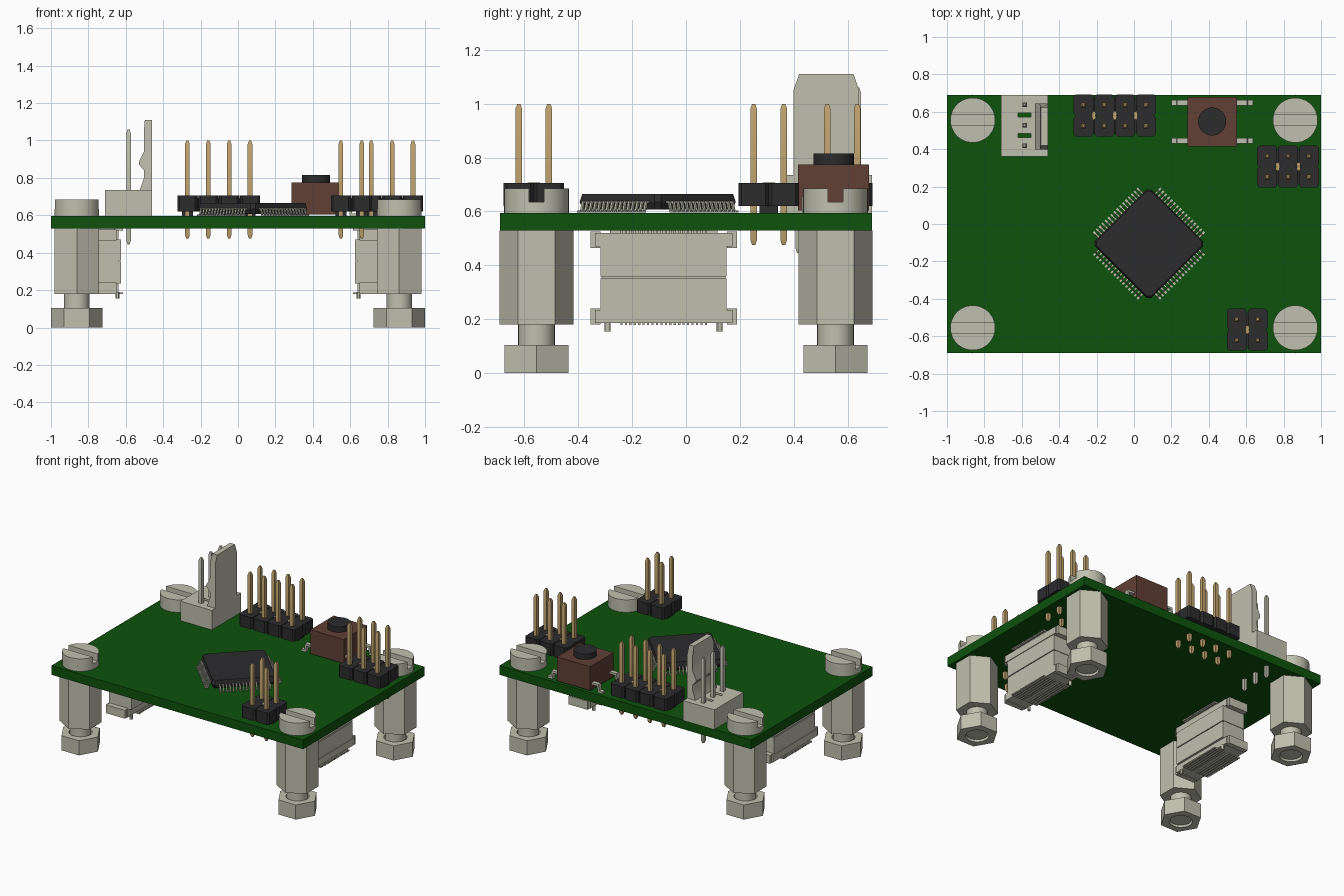
import bpy, bmesh, math
from mathutils import Vector, Matrix

cube = bpy.data.objects.get("Cube")
if cube:
    bpy.data.objects.remove(cube, do_unlink=True)


def material(name, rgb):
    m = bpy.data.materials.new(name)
    m.use_nodes = True
    m.diffuse_color = (*rgb, 1)
    m.node_tree.nodes["Principled BSDF"].inputs["Base Color"].default_value = (*rgb, 1)
    return m


GREEN = material("board green", (0.004, 0.085, 0.004))
PALE = material("pale metal and nylon", (0.53, 0.53, 0.43))
GOLD = material("gold pin", (0.53, 0.37, 0.16))
BLACK = material("black plastic", (0.025, 0.025, 0.027))
BROWN = material("brown plastic", (0.115, 0.05, 0.035))


# ---- helpers: every shape is a stack of rings with caps ----
def loft(bm, rings):
    loops = [[bm.verts.new(p) for p in r] for r in rings]
    n = len(loops[0])
    for a, b in zip(loops, loops[1:]):
        for i in range(n):
            bm.faces.new((a[i], a[(i + 1) % n], b[(i + 1) % n], b[i]))
    bm.faces.new(loops[0][::-1])
    bm.faces.new(loops[-1])


def prism(bm, poly, z0, z1):
    loft(bm, [[(x, y, z) for x, y in poly] for z in (z0, z1)])


def rect(x0, x1, y0, y1):
    return [(x0, y0), (x1, y0), (x1, y1), (x0, y1)]


def box(bm, x0, x1, y0, y1, z0, z1):
    prism(bm, rect(x0, x1, y0, y1), z0, z1)


def circle(r, n, cx=0, cy=0, turn=0):
    return [(cx + r * math.cos(turn + i * math.tau / n),
             cy + r * math.sin(turn + i * math.tau / n)) for i in range(n)]


def chamfered(x0, x1, y0, y1, c):
    return [(x0 + c, y0), (x1 - c, y0), (x1, y0 + c), (x1, y1 - c),
            (x1 - c, y1), (x0 + c, y1), (x0, y1 - c), (x0, y0 + c)]


def holed_prism(bm, outlines, z0, z1):
    levels = []
    for z in (z0, z1):
        loops, edges = [], []
        for poly in outlines:
            vs = [bm.verts.new((x, y, z)) for x, y in poly]
            edges += [bm.edges.new((vs[i - 1], vs[i])) for i in range(len(vs))]
            loops.append(vs)
        bmesh.ops.triangle_fill(bm, use_beauty=True, edges=edges)
        levels.append(loops)
    for a, b in zip(*levels):
        for i in range(len(a)):
            bm.faces.new((a[i - 1], a[i], b[i], b[i - 1]))


def pin(bm, x, y, z0, z1, w=0.0125, tip=0.02):
    loft(bm, [[(x + s * k * w, y + t * k * w, z) for s, t in ((-1, -1), (1, -1), (1, 1), (-1, 1))]
              for z, k in ((z0, .45), (z0 + tip, 1), (z1 - tip, 1), (z1, .45))])


def finish(bm, name, mat, matrix=Matrix()):
    bmesh.ops.recalc_face_normals(bm, faces=bm.faces)
    me = bpy.data.meshes.new(name)
    bm.to_mesh(me)
    bm.free()
    me.materials.append(mat)
    me.shade_smooth()
    me.set_sharp_from_angle(angle=math.radians(30))
    ob = bpy.data.objects.new(name, me)
    ob.matrix_world = matrix
    bpy.context.collection.objects.link(ob)


# ---- circuit board ----
bm = bmesh.new()
box(bm, -1, 1, -0.69, 0.69, 0.53, 0.595)
finish(bm, "circuit_board", GREEN)

# ---- corner hardware ----
for sx, side in ((-1, "right"), (1, "left")):
    for y, end in ((-0.555, "front"), (0.555, "back")):
        at = Matrix.Translation((sx * 0.862, y, 0))
        tag = f"{end}_{side}"
        # slotted screw head
        bm = bmesh.new()
        prism(bm, circle(0.12, 40), 0.595, 0.635)
        a = math.asin(0.028 / 0.12)
        for s in (-1, 1):
            half = [(0.12 * math.cos(a + (math.pi - 2 * a) * i / 20),
                     s * 0.12 * math.sin(a + (math.pi - 2 * a) * i / 20)) for i in range(21)]
            prism(bm, half, 0.635, 0.685)
        finish(bm, "screw_head_" + tag, PALE, at)
        # hexagonal standoff
        bm = bmesh.new()
        prism(bm, circle(0.1375, 6, turn=math.pi / 6), 0.18, 0.53)
        finish(bm, "standoff_" + tag, PALE, at)
        # threaded stud
        bm = bmesh.new()
        prism(bm, circle(0.068, 32), 0.012, 0.18)
        finish(bm, "stud_" + tag, PALE, at)
        # hexagonal nut
        bm = bmesh.new()
        holed_prism(bm, [circle(0.1375, 6), circle(0.076, 32)], 0, 0.105)
        finish(bm, "nut_" + tag, PALE, at)

# ---- processor, turned 45 degrees ----
at = Matrix.Translation((0.08, -0.105, 0)) @ Matrix.Rotation(math.pi / 4, 4, 'Z')
bm = bmesh.new()
loft(bm, [[(x, y, z) for x, y in chamfered(-h, h, -h, h, 0.018)]
          for z, h in ((0.608, 0.205), (0.635, 0.214), (0.665, 0.207))])
finish(bm, "chip_body", BLACK, at)

# gull wing legs, sixteen on each side
bm = bmesh.new()
leg = [(0.2, 0.632), (0.223, 0.632), (0.232, 0.596), (0.254, 0.596),
       (0.254, 0.603), (0.238, 0.603), (0.229, 0.639), (0.2, 0.639)]
for k in range(4):
    turn = Matrix.Rotation(k * math.pi / 2, 3, 'Z')
    for i in range(16):
        t = (i - 7.5) * 0.022
        loft(bm, [[turn @ Vector((r, t + d, z)) for r, z in leg] for d in (-0.005, 0.005)])
finish(bm, "chip_legs", PALE, at)

# ---- two row pin headers ----
PITCH = 0.1117
for name, cx, cy, n in (("back_header", -0.103, 0.58, 4),
                        ("side_header", 0.824, 0.307, 3),
                        ("front_header", 0.606, -0.565, 2)):
    body, pins = bmesh.new(), bmesh.new()
    for i in range(n):
        x = cx + (i - (n - 1) / 2) * PITCH
        for s in (-1, 1):
            y = cy + s * PITCH / 2
            a, b = sorted((cy, cy + s * 0.112))
            cell = chamfered(x - 0.0535, x + 0.0535, a, b, 0.012)
            prism(body, cell, 0.62, 0.705)
            pin(pins, x, y, 0.475, 1.0)
        box(body, x - 0.03, x + 0.03, cy - 0.035, cy + 0.035, 0.595, 0.62)
        if i:  # link and gold spot between neighbouring cells
            xm = x - PITCH / 2
            box(body, xm - 0.01, xm + 0.01, cy - 0.09, cy + 0.09, 0.62, 0.695)
            prism(pins, [(xm + 0.4 * u, cy + v) for u, v in circle(0.023, 12)], 0.7, 0.707)
    finish(body, name + "_body", BLACK)
    finish(pins, name + "_pins", GOLD)

# ---- push button ----
bm = bmesh.new()
box(bm, 0.285, 0.55, 0.415, 0.68, 0.603, 0.775)
finish(bm, "button_case", BROWN)
bm = bmesh.new()
prism(bm, circle(0.075, 32, 0.418, 0.548), 0.775, 0.815)
finish(bm, "button_plunger", BLACK)
bm = bmesh.new()
for s in (-1, 1):
    for y in (0.445, 0.648):
        lead = [(0.12, 0.64), (0.175, 0.64), (0.18, 0.596), (0.217, 0.596),
                (0.217, 0.61), (0.192, 0.61), (0.187, 0.655), (0.12, 0.655)]
        loft(bm, [[(0.418 + s * x, y + d, z) for x, z in lead] for d in (-0.015, 0.015)])
finish(bm, "button_leads", PALE)

# ---- three pin locking connector ----
bm = bmesh.new()
holed_prism(bm, [rect(-0.71, -0.46, 0.36, 0.69)] +
            [rect(-0.62, -0.55, y - 0.011, y + 0.011) for y in (0.474, 0.583)], 0.595, 0.735)
finish(bm, "plug_base", PALE)
bm = bmesh.new()
latch = [(-0.46, 0.735), (-0.46, 1.05), (-0.46, 1.11), (-0.498, 1.11), (-0.503, 1.05),
         (-0.503, 0.94), (-0.528, 0.89), (-0.528, 0.87), (-0.503, 0.84), (-0.503, 0.8), (-0.525, 0.735)]
loft(bm, [[(x, 0.521 + s * (0.122 - max(0, z - 1.05) * 0.35), z) for x, z in latch] for s in (-1, 1)])
finish(bm, "plug_latch", PALE)
bm = bmesh.new()
for y in (0.418, 0.528, 0.638):
    pin(bm, -0.585, y, 0.445, 1.06, 0.012)
finish(bm, "plug_pins", PALE)

# ---- stacked board connectors under both sides ----
MID = -0.083
for s, side in ((-1, "right"), (1, "left")):
    bm = bmesh.new()

    def part(x0, x1, half, z0, z1):
        a, b = sorted((s * x0, s * x1))
        box(bm, a, b, MID - half, MID + half, z0, z1)

    part(0.625, 0.805, 0.234, 0.235, 0.352)
    part(0.625, 0.805, 0.234, 0.358, 0.47)
    part(0.64, 0.79, 0.23, 0.35, 0.36)
    part(0.64, 0.81, 0.255, 0.185, 0.235)
    part(0.64, 0.81, 0.255, 0.47, 0.52)
    part(0.66, 0.78, 0.2, 0.52, 0.53)
    for e in (-1, 1):  # end tabs and locating pegs
        y0, y1 = sorted((MID + e * 0.235, MID + e * 0.272))
        xa, xb = sorted((s * 0.65, s * 0.8))
        box(bm, xa, xb, y0, y1, 0.18, 0.24)
        box(bm, xa, xb, y0, y1, 0.465, 0.525)
        prism(bm, circle(0.011, 12, s * 0.645, MID + e * 0.208), 0.155, 0.19)
    finish(bm, "stack_connector_" + side, PALE)
    # contact combs
    bm = bmesh.new()
    for i in range(20):
        y = MID + (i - 9.5) * 0.0165
        for xa, xb in ((0.615, 0.7), (0.73, 0.83)):
            a, b = sorted((s * xa, s * xb))
            box(bm, a, b, y - 0.004, y + 0.004, 0.178, 0.188)
            box(bm, a, b, y - 0.004, y + 0.004, 0.519, 0.53)
    finish(bm, "stack_contacts_" + side, PALE)
